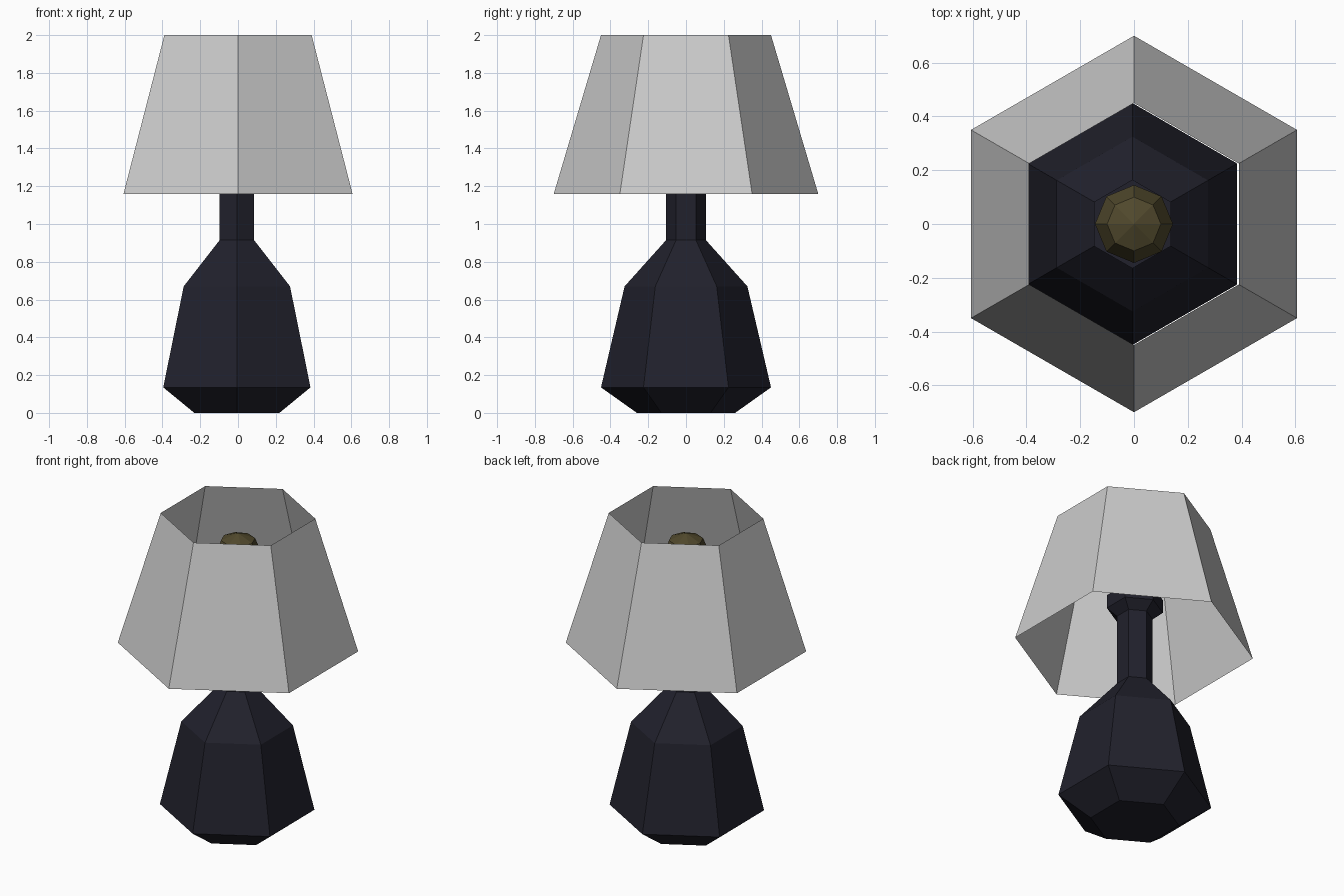
import bpy, bmesh
from math import sin, cos, pi

if "Cube" in bpy.data.objects:
    bpy.data.objects.remove(bpy.data.objects["Cube"])


def lathe(name, profile, sides, color=None, x=0.0, start=pi / 2, capped=True):
    """Flat-faced surface of revolution; profile is a list of (radius, z)."""
    bm = bmesh.new()
    rings = []
    for r, z in profile:
        if r == 0:
            rings.append([bm.verts.new((0, 0, z))] * sides)
        else:
            angles = [start + 2 * pi * i / sides for i in range(sides)]
            rings.append([bm.verts.new((r * cos(a), r * sin(a), z)) for a in angles])
    for low, high in zip(rings, rings[1:]):
        for i in range(sides):
            j = (i + 1) % sides
            corners = dict.fromkeys((low[i], low[j], high[j], high[i]))
            bm.faces.new(list(corners))
    if capped:
        bm.faces.new(rings[0][::-1])
        if profile[-1][0] > 0:
            bm.faces.new(rings[-1])
    mesh = bpy.data.meshes.new(name)
    bm.to_mesh(mesh)
    bm.free()
    obj = bpy.data.objects.new(name, mesh)
    obj.location.x = x
    bpy.context.collection.objects.link(obj)
    if color:
        mat = bpy.data.materials.new(name + "_color")
        mat.diffuse_color = color
        mat.use_nodes = True
        mat.node_tree.nodes["Principled BSDF"].inputs["Base Color"].default_value = mat.diffuse_color
        mesh.materials.append(mat)
    return obj


# Hexagonal body, neck and flared socket
lathe("lamp_base",
      [(0.26, 0), (0.45, 0.135), (0.325, 0.67), (0.105, 0.915),
       (0.105, 1.365), (0.165, 1.415), (0.165, 1.50)],
      6, (0.015, 0.015, 0.025, 1), x=-0.006)

# Faceted bulb standing in the socket
lathe("bulb",
      [(0.08, 1.49), (0.11, 1.62), (0.145, 1.74), (0.10, 1.85), (0, 1.89)],
      8, (0.08, 0.065, 0.025, 1))

# Open single-walled hexagonal shade
lathe("shade", [(0.70, 1.16), (0.45, 2.0)], 6, capped=False)
